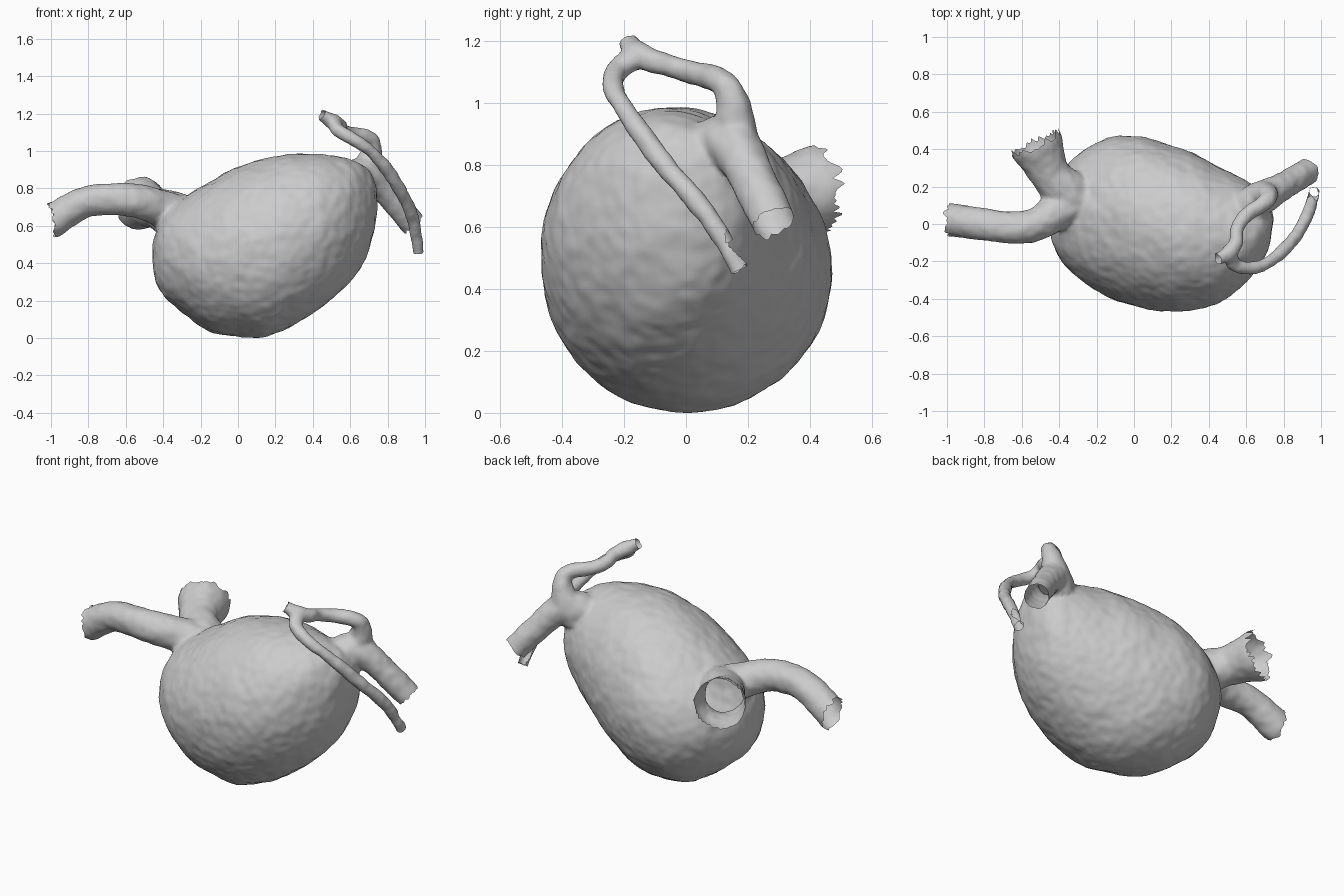
import bpy, bmesh, math
from mathutils import Vector, noise

if "Cube" in bpy.data.objects:
    bpy.data.objects.remove(bpy.data.objects["Cube"])


def spline(rows, n):
    """Catmull-Rom interpolation of rows of numbers."""
    out = []
    for i in range(len(rows) - 1):
        p = [rows[max(0, min(len(rows) - 1, i + k))] for k in (-1, 0, 1, 2)]
        for s in range(n):
            t = s / n
            out.append([0.5 * (2 * b + (c - a) * t + (2 * a - 5 * b + 4 * c - d) * t * t
                               + (3 * b - a - 3 * c + d) * t ** 3) for a, b, c, d in zip(*p)])
    out.append(list(rows[-1]))
    return out


def loft(bm, rings):
    """Skin a list of rings and cap both ends."""
    loops = [[bm.verts.new(p) for p in r] for r in rings]
    n = len(loops[0])
    for a, b in zip(loops, loops[1:]):
        for i in range(n):
            j = (i + 1) % n
            bm.faces.new((a[i], a[j], b[j], b[i]))
    bm.faces.new(loops[0][::-1])
    bm.faces.new(loops[-1])


def vessel(bm, path, sides=20):
    """Round tube along points (x, y, z, radius), run slightly past its open end."""
    end, prev = Vector(path[-1][:3]), Vector(path[-2][:3])
    direction = (end - prev).normalized()
    tip = end + direction * 0.09
    pts = spline(path + [(*tip, path[-1][3])], 6)
    rings, u = [], Vector((0.31, 0.52, 0.79))
    for i, p in enumerate(pts):
        a, b = pts[max(i - 1, 0)], pts[min(i + 1, len(pts) - 1)]
        t = (Vector(b[:3]) - Vector(a[:3])).normalized()
        u = (u - t * u.dot(t)).normalized()
        v = t.cross(u)
        rings.append([Vector(p[:3]) + (u * math.cos(q) + v * math.sin(q)) * p[3]
                      for q in (2 * math.pi * k / sides for k in range(sides))])
    loft(bm, rings)
    return end, direction, path[-1][3]


bm = bmesh.new()

# Egg-shaped sac: x, low z, high z, low y, high y
sac = [(-.46, .445, .455, .035, .045), (-.445, .33, .56, -.07, .13), (-.40, .23, .66, -.18, .24),
       (-.30, .145, .745, -.29, .37), (-.15, .04, .84, -.385, .455), (0, .012, .92, -.44, .47),
       (.15, .01, .965, -.467, .437), (.30, .075, .99, -.463, .385), (.45, .17, .987, -.42, .31),
       (.58, .285, .967, -.335, .24), (.68, .42, .92, -.21, .18), (.73, .58, .845, -.10, .11),
       (.745, .715, .725, .025, .035)]
rings = []
for x, z0, z1, y0, y1 in spline(sac, 5):
    rings.append([Vector((x, (y0 + y1) / 2 + (y1 - y0) / 2 * math.cos(q),
                          (z0 + z1) / 2 + (z1 - z0) / 2 * math.sin(q)))
                  for q in (2 * math.pi * k / 56 for k in range(56))])
loft(bm, rings)

# Vessels: (x, y, z, radius)
vessels = [
    # long left branch
    [(-.30, .14, .64, .12), (-.42, .06, .70, .10), (-.53, -.005, .735, .09), (-.66, -.018, .748, .086),
     (-.80, -.002, .735, .086), (-.90, .012, .69, .087), (-.98, .022, .64, .088)],
    # wide rear left branch
    [(-.26, .10, .60, .16), (-.37, .18, .67, .125), (-.44, .26, .70, .110),
     (-.485, .34, .715, .122), (-.52, .415, .725, .143)],
    # right trunk
    [(.57, .05, .82, .10), (.66, .125, .875, .095), (.745, .172, .845, .08),
     (.84, .228, .735, .073), (.925, .28, .625, .071)],
    # thin upper branch
    [(.64, .12, .82, .09), (.69, .155, .92, .075), (.715, .15, 1.005, .055), (.715, .128, 1.06, .045),
     (.67, .095, 1.082, .041), (.60, .05, 1.097, .04), (.553, -.02, 1.115, .037),
     (.545, -.10, 1.14, .038), (.50, -.16, 1.165, .044), (.45, -.182, 1.195, .033)],
    # thin looping branch
    [(.51, -.16, 1.155, .04), (.54, -.22, 1.11, .037), (.63, -.235, 1.06, .034), (.72, -.205, .99, .033),
     (.80, -.14, .90, .036), (.87, -.06, .79, .036), (.92, .03, .69, .035),
     (.947, .11, .58, .032), (.962, .172, .47, .033)]]
ends = [vessel(bm, path) for path in vessels]
ends[0] = (Vector((-.98, .02, .64)), Vector((-1, 0, -.15)).normalized(), .088)  # near-upright cut
bmesh.ops.recalc_face_normals(bm, faces=bm.faces)

mesh = bpy.data.meshes.new("vessel_sac")
bm.to_mesh(mesh)
bm.free()
body = bpy.data.objects.new("vessel_sac", mesh)
bpy.context.collection.objects.link(body)

# Fuse everything into one organic skin
remesh = body.modifiers.new("fuse", 'REMESH')
remesh.mode = 'VOXEL'
remesh.voxel_size = 0.012
smooth = body.modifiers.new("soften", 'SMOOTH')
smooth.factor = 0.5
smooth.iterations = 7
graph = bpy.context.evaluated_depsgraph_get()
fused = bpy.data.meshes.new_from_object(body.evaluated_get(graph))
body.modifiers.clear()
body.data = fused

# Gentle lumps
bm = bmesh.new()
bm.from_mesh(fused)
bm.normal_update()
offsets = [v.normal * (noise.noise(v.co * 8) * 0.005 + noise.noise(v.co * 20) * 0.004) for v in bm.verts]
for v, o in zip(bm.verts, offsets):
    v.co += o

# Open each vessel end with a slightly ragged rim
for p, d, r in ends:
    faces = [f for f in bm.faces if (f.calc_center_median() - p).length < r + 0.085]
    geom = set(faces)
    for f in faces:
        geom.update(f.verts, f.edges)
    bmesh.ops.bisect_plane(bm, geom=list(geom), plane_co=p, plane_no=d, clear_outer=True)
    for v in bm.verts:
        if v.is_boundary and (v.co - p).length < r + 0.085:
            v.co += d * abs(noise.noise(v.co * 25)) * r * 0.5
low = min(v.co.z for v in bm.verts)
for v in bm.verts:
    v.co.z -= low
for f in bm.faces:
    f.smooth = True
bm.to_mesh(fused)
bm.free()
